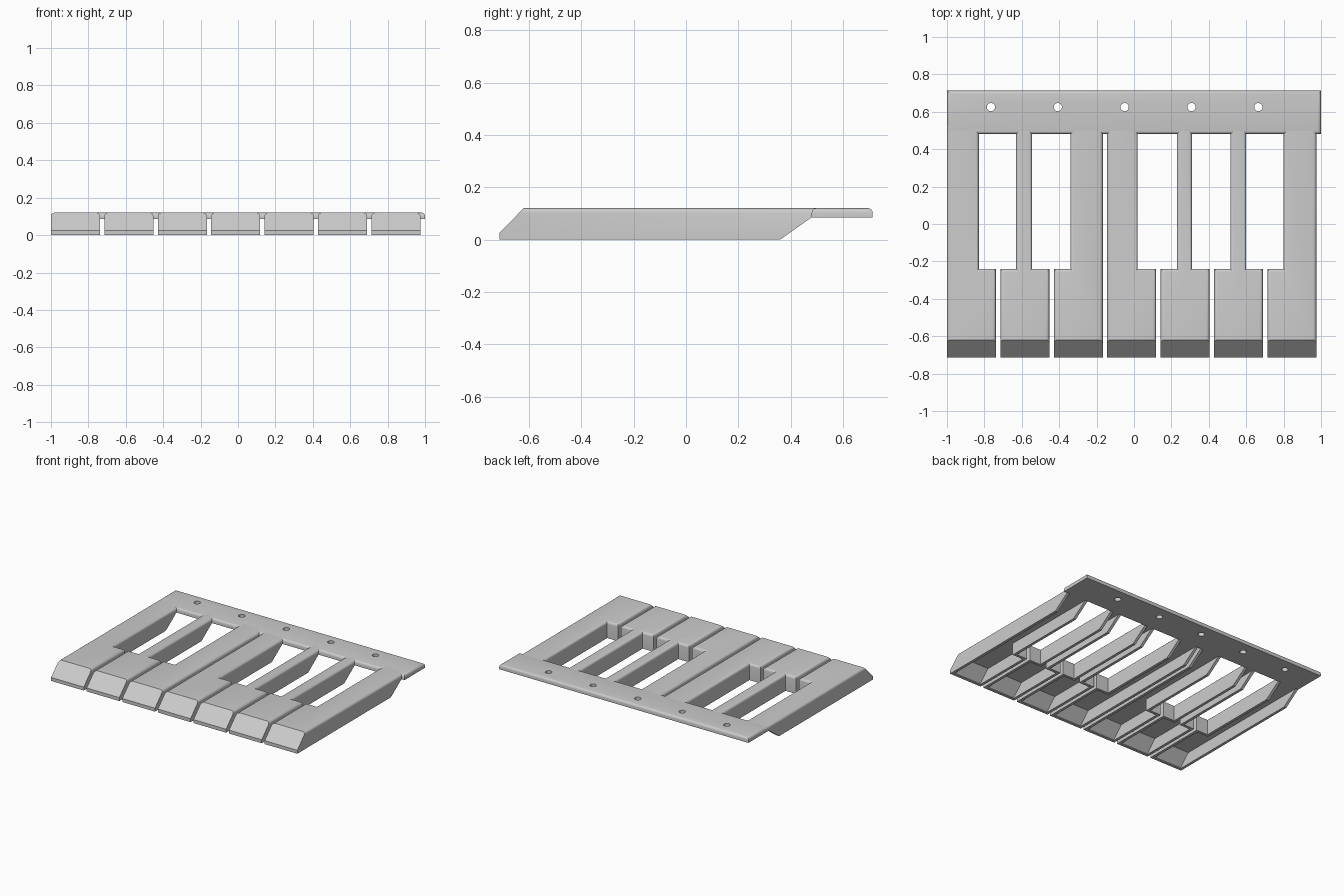
import bpy, bmesh, math
from mathutils import Vector

if "Cube" in bpy.data.objects:
    bpy.data.objects.remove(bpy.data.objects["Cube"])

grey = bpy.data.materials.new("light_grey")
grey.use_nodes = True
colour = (0.6, 0.6, 0.6, 1)
grey.diffuse_color = colour
grey.node_tree.nodes["Principled BSDF"].inputs["Base Color"].default_value = colour

TOP, ROOF, WALL, ROUND = 0.12, 0.085, 0.02, 0.018
FRONT, SHOULDER, RAIL_FRONT, BACK = -0.713, -0.24, 0.48, 0.713


def make_object(name, bm):
    bmesh.ops.recalc_face_normals(bm, faces=bm.faces)
    mesh = bpy.data.meshes.new(name)
    bm.to_mesh(mesh)
    bm.free()
    mesh.materials.append(grey)
    ob = bpy.data.objects.new(name, mesh)
    bpy.context.collection.objects.link(ob)
    return ob


def prism(outline, z0, z1):
    bm = bmesh.new()
    face = bm.faces.new([bm.verts.new((x, y, z0)) for x, y in outline])
    up = bmesh.ops.extrude_face_region(bm, geom=[face])["geom"]
    bmesh.ops.translate(bm, vec=(0, 0, z1 - z0),
                        verts=[v for v in up if isinstance(v, bmesh.types.BMVert)])
    bmesh.ops.recalc_face_normals(bm, faces=bm.faces)
    return bm


def round_top(bm, skip=()):
    edges = [e for e in bm.edges
             if all(v.co.z > TOP - 0.001 for v in e.verts)
             and not any(all(abs(v.co.y - y) < 0.001 for v in e.verts) for y in skip)]
    bmesh.ops.bevel(bm, geom=edges, offset=ROUND, segments=4, profile=0.5, affect='EDGES')


def slice_off(bm, point, normal):
    bmesh.ops.bisect_plane(bm, geom=bm.verts[:] + bm.edges[:] + bm.faces[:],
                           plane_co=point, plane_no=Vector(normal).normalized(),
                           clear_outer=True)
    bmesh.ops.holes_fill(bm, edges=[e for e in bm.edges if e.is_boundary], sides=0)


def cut(ob, cutter):
    cutter.hide_render = True
    mod = ob.modifiers.new("cut", 'BOOLEAN')
    mod.operation, mod.solver, mod.object = 'DIFFERENCE', 'EXACT', cutter
    bpy.context.view_layer.objects.active = ob
    bpy.ops.object.modifier_apply(modifier=mod.name)
    bpy.data.objects.remove(cutter)


def smooth(ob):
    bpy.ops.object.select_all(action='DESELECT')
    ob.select_set(True)
    bpy.context.view_layer.objects.active = ob
    bpy.ops.object.shade_smooth_by_angle(angle=math.radians(30))


def key_outline(x0, x1, s0, s1, back, inset=0.0):
    """Wide front, narrow stem; repeated corners are dropped."""
    x0, s0, x1, s1 = x0 + inset, s0 + inset, x1 - inset, s1 - inset
    front, shoulder = FRONT + inset, SHOULDER - inset
    points = [(x0, front), (x1, front)]
    if s1 < x1:
        points += [(x1, shoulder), (s1, shoulder)]
    points += [(s1, back), (s0, back)]
    if s0 > x0:
        points += [(s0, shoulder), (x0, shoulder)]
    return points


# Hollow keys: stem limits in x for each one
PITCH, WIDTH = 0.2855, 0.262
stems = [(-1, -0.83), (-0.63, -0.545), (-0.34, None), (None, 0.02),
         (0.23, 0.31), (0.515, 0.6), (0.8, None)]
front_slope = (0, -0.095, 0.093)
for i, (s0, s1) in enumerate(stems):
    x0 = -1 + i * PITCH
    x1 = x0 + WIDTH
    s0 = x0 if s0 is None else s0
    s1 = x1 if s1 is None else s1
    bm = prism(key_outline(x0, x1, s0, s1, 0.6), 0, TOP)
    round_top(bm, skip=(FRONT, 0.6))
    slice_off(bm, (0, FRONT, 0.025), front_slope)
    slice_off(bm, (0, 0.36, 0), (0, 0.085, -0.12))
    key = make_object(f"key_{i + 1}", bm)

    hollow = prism(key_outline(x0, x1, s0, s1, 0.65, WALL), -0.02, ROOF)
    slice_off(hollow, (0, FRONT + 0.04, 0.025), front_slope)
    cut(key, make_object("key_hollow", hollow))
    smooth(key)

# Rear rail joining the keys, with screw holes
bm = prism([(-1, RAIL_FRONT), (1, RAIL_FRONT), (1, BACK), (-1, BACK)], ROOF, TOP)
round_top(bm)
rail = make_object("rear_rail", bm)
for i in range(5):
    bm = bmesh.new()
    bmesh.ops.create_cone(bm, cap_ends=True, segments=24, radius1=0.022,
                          radius2=0.022, depth=0.2)
    bmesh.ops.translate(bm, verts=bm.verts, vec=(-0.765 + i * 0.3575, 0.625, 0.1))
    cut(rail, make_object("screw_hole", bm))
smooth(rail)
